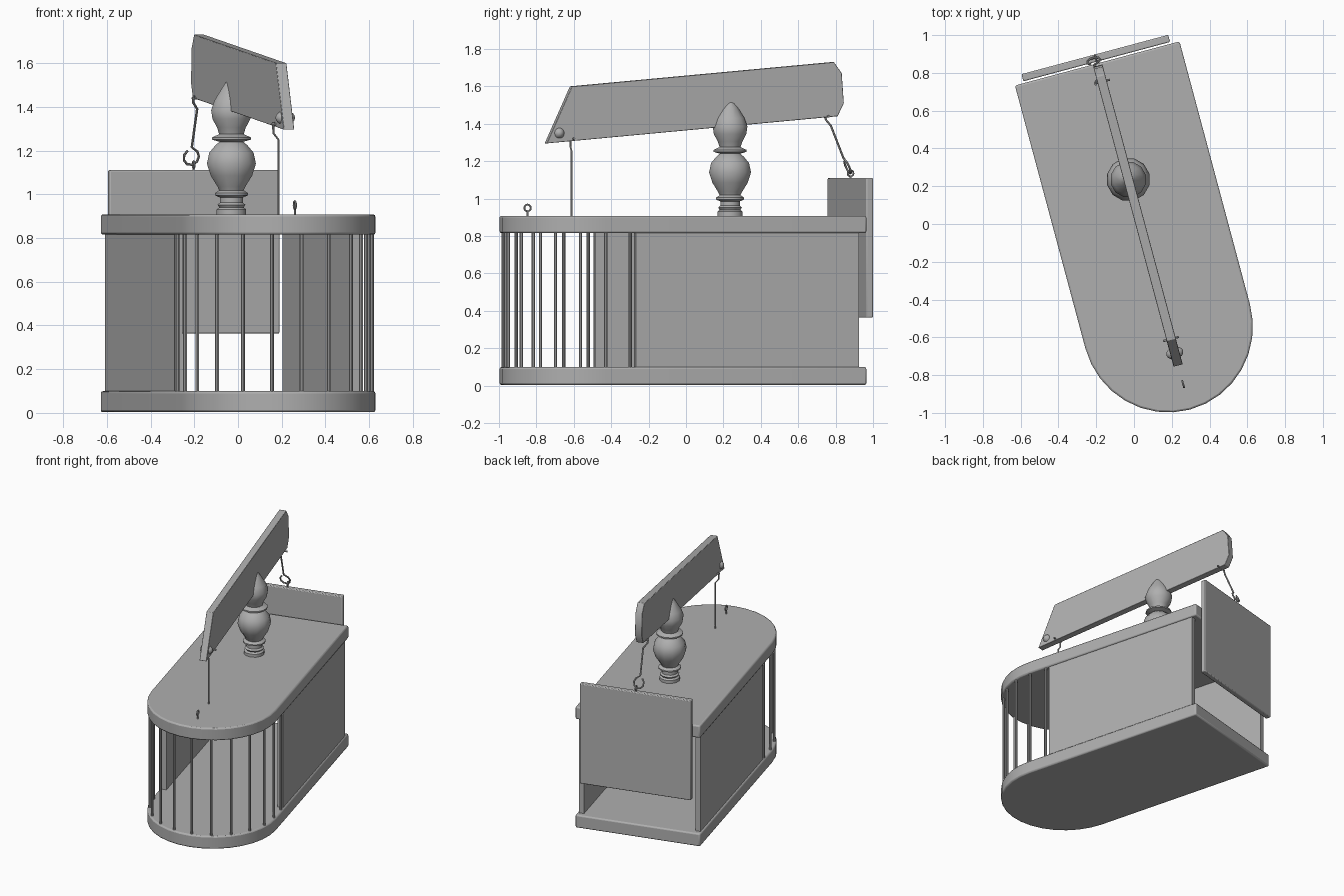
import bpy, bmesh
from math import sin, cos, pi, radians
from mathutils import Matrix, Vector

if "Cube" in bpy.data.objects:
    bpy.data.objects.remove(bpy.data.objects["Cube"])

# Local frame: origin at centre of the rounded end, +y towards the door
FRAME = Matrix.Translation((0.178, -0.541, 0)) @ Matrix.Rotation(radians(15), 4, 'Z')
R, NOSE, BACK = 0.451, 0.457, 1.44

# Dark grey finish
grey = bpy.data.materials.new("dark_grey")
grey.diffuse_color = (0.43, 0.43, 0.43, 1)
grey.use_nodes = True
grey.node_tree.nodes["Principled BSDF"].inputs["Base Color"].default_value = grey.diffuse_color


def finish(name, bm, bevel=0):
    bmesh.ops.recalc_face_normals(bm, faces=bm.faces[:])
    me = bpy.data.meshes.new(name)
    bm.to_mesh(me)
    bm.free()
    me.materials.append(grey)
    ob = bpy.data.objects.new(name, me)
    bpy.context.collection.objects.link(ob)
    ob.matrix_world = FRAME
    if bevel:
        m = ob.modifiers.new("bevel", 'BEVEL')
        m.width, m.segments, m.limit_method = bevel, 2, 'ANGLE'
        m.angle_limit = radians(40)
    return ob


def prism(name, pts, offset, bevel=0):
    """Extrude a closed loop of points by an offset vector."""
    bm = bmesh.new()
    f = bm.faces.new([bm.verts.new(p) for p in pts])
    ext = bmesh.ops.extrude_face_region(bm, geom=[f])['geom']
    bmesh.ops.translate(bm, vec=offset, verts=[v for v in ext if isinstance(v, bmesh.types.BMVert)])
    return finish(name, bm, bevel)


def box(name, x0, x1, y0, y1, z0, z1, bevel=0):
    return prism(name, [(x0, y0, z0), (x1, y0, z0), (x1, y1, z0), (x0, y1, z0)], (0, 0, z1 - z0), bevel)


def lathe(name, profile, sides, at):
    bm = bmesh.new()
    vs = [bm.verts.new((r, 0, z)) for r, z in profile]
    es = [bm.edges.new(p) for p in zip(vs, vs[1:])]
    bmesh.ops.spin(bm, geom=vs + es, cent=(0, 0, 0), axis=(0, 0, 1), angle=2 * pi, steps=sides)
    bmesh.ops.remove_doubles(bm, verts=bm.verts[:], dist=1e-4)
    bmesh.ops.translate(bm, vec=at, verts=bm.verts[:])
    return finish(name, bm)


def wire(name, pts, r, sides=8):
    """Round tube swept along a path of points."""
    bm = bmesh.new()
    pts = [Vector(p) for p in pts]
    rings, n = [], None
    for i, p in enumerate(pts):
        t = (pts[min(i + 1, len(pts) - 1)] - pts[max(i - 1, 0)]).normalized()
        if n is None:
            n = t.orthogonal()
        n = (n - t * n.dot(t)).normalized()
        b = t.cross(n)
        rings.append([bm.verts.new(p + r * (cos(a) * n + sin(a) * b))
                      for a in [2 * pi * k / sides for k in range(sides)]])
    for a, b in zip(rings, rings[1:]):
        for k in range(sides):
            j = (k + 1) % sides
            bm.faces.new((a[k], a[j], b[j], b[k]))
    bm.faces.new(rings[0][::-1])
    bm.faces.new(rings[-1])
    return finish(name, bm)


def screw_eye(name, y, z0, zc, r):
    loop = [(0, y + r * sin(2 * pi * k / 12), zc - r * cos(2 * pi * k / 12)) for k in range(13)]
    return wire(name, [(0, y, z0)] + loop, 0.005)


# Floor and roof slabs with one rounded end
arc = [(-R * cos(pi * k / 16), -NOSE * sin(pi * k / 16)) for k in range(17)]
outline = arc + [(R, BACK), (-R, BACK)]
for name, z0, z1 in (("floor", 0.003, 0.099), ("roof", 0.815, 0.908)):
    prism(name, [(x, y, z0) for x, y in outline], (0, 0, z1 - z0), 0.01)

# Side walls
for side, s in (("left", -1), ("right", 1)):
    box(side + "_wall", *sorted((s * 0.402, s * 0.44)), 0.165, 1.4, 0.09, 0.82)

# Cage bars around the rounded end
spots = [(0.435 * sin(radians(18 * k)), -0.437 * cos(radians(18 * k))) for k in range(-5, 6)]
spots += [(-0.435, 0.135), (0.435, 0.135)]
for i, (x, y) in enumerate(spots):
    wire(f"cage_bar_{i + 1}", [(x, y, 0.09), (x, y, 0.82)], 0.009)

# Sliding door at the back, with its eye
box("door", -0.402, 0.402, 1.450, 1.489, 0.363, 1.11, 0.006)
screw_eye("door_eye", 1.471, 1.09, 1.135, 0.016)

# Turned post carrying the lever
profile = [(0, 0.9), (0.07, 0.9), (0.07, 0.93), (0.058, 0.94), (0.066, 0.952), (0.054, 0.962),
           (0.054, 0.985), (0.078, 0.995), (0.078, 1.005), (0.058, 1.018), (0.066, 1.035),
           (0.098, 1.085), (0.116, 1.14), (0.105, 1.19), (0.075, 1.225), (0.056, 1.24),
           (0.092, 1.25), (0.092, 1.26), (0.058, 1.275), (0.068, 1.305), (0.09, 1.345),
           (0.096, 1.385), (0.08, 1.43), (0.045, 1.485), (0.015, 1.53), (0, 1.545)]
lathe("turned_post", profile, 12, (0, 0.804, 0))

# Lever beam
side_pts = [(-0.75, 1.295), (-0.615, 1.60), (0.785, 1.73), (0.827, 1.67), (0.838, 1.51), (0.805, 1.44)]
prism("lever", [(-0.025, (y + 0.541) / 0.966, z) for y, z in side_pts], (0.05, 0, 0), 0.003)

# Counterweight plug through the low end of the lever
bm = bmesh.new()
bmesh.ops.create_uvsphere(bm, u_segments=16, v_segments=10, radius=0.033,
                          matrix=Matrix.Translation((0, -0.147, 1.35)) @ Matrix.Diagonal((1.4, 1, 1, 1)))
finish("lever_plug", bm)

# Cross pins that hold the wires
for name, y, z in (("trip", -0.07, 1.32), ("lift", 1.34, 1.44)):
    wire(name + "_pin", [(-0.043, y, z), (0.043, y, z)], 0.006)

# Trip wire into the roof, and its spare eye
wire("trip_wire", [(-0.036, -0.07, 1.33), (-0.036, -0.07, 1.28), (-0.012, -0.07, 1.25),
                   (-0.012, -0.07, 0.88)], 0.005)
screw_eye("roof_eye", -0.317, 0.895, 0.95, 0.018)

# Lifting wire ending in an open hook
hook = []
for k in range(8):
    a = radians(45 - 40 * k)
    z = 1.17 + 0.036 * sin(a)
    hook.append((-0.015 + 0.036 * cos(a), 1.458 + (1.17 - z) * 0.45, z))
wire("lift_hook", [(-0.036, 1.335, 1.45), (-0.036, 1.345, 1.42), (-0.012, 1.365, 1.39),
                   (-0.018, 1.437, 1.215)] + hook, 0.006)

# Smooth round parts, keep hard edges
bpy.ops.object.select_all(action='SELECT')
bpy.context.view_layer.objects.active = bpy.data.objects["lever"]
bpy.ops.object.shade_smooth_by_angle(angle=radians(35))
